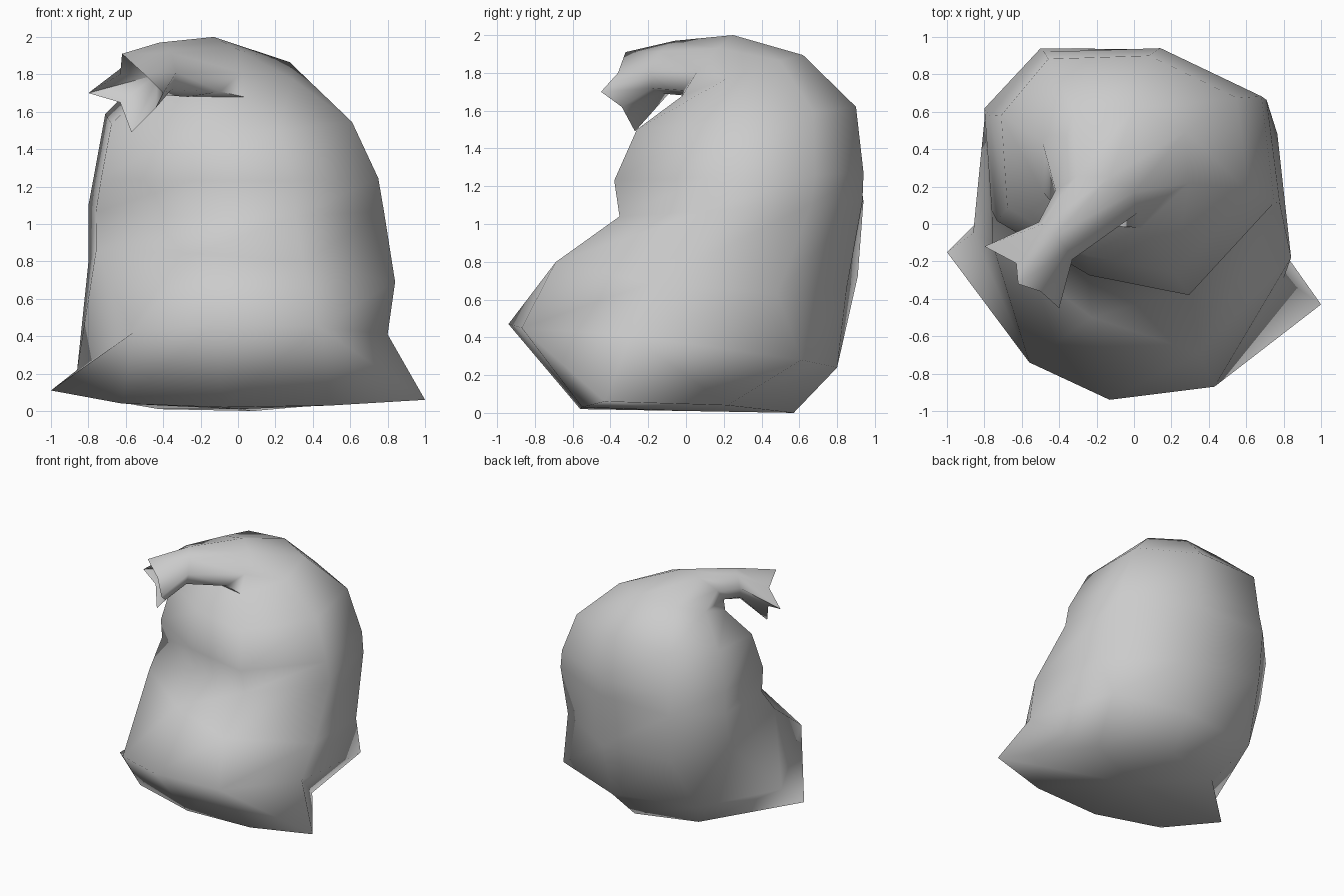
import bpy, bmesh
from mathutils import Vector as V
from math import radians

if "Cube" in bpy.data.objects:
    bpy.data.objects.remove(bpy.data.objects["Cube"])

# eight-sided cross-sections (right, then anticlockwise): the body is slightly twisted
BODY = [(1, -.25), (.91, .61), (.2, 1), (-.62, .97), (-1, .45), (-.95, -.4), (-.3, -.84), (.4, -1)]
ROUND = [(1, 0), (.7, .7), (0, 1), (-.7, .7), (-1, 0), (-.7, -.7), (0, -1), (.7, -.7)]


def ring(c, u, v, section=BODY):
    """Cross-section round c: u points right, v points back."""
    c, u, v = V(c), V(u), V(v)
    return [c + u * a + v * b for a, b in section]


# sack base with the two pointed corners
base = [(1, -.43, .06), (.54, .22, .04), (.08, .57, 0), (-.42, .43, .01),
        (-1, -.15, .11), (-.62, -.42, .04), (-.08, -.56, .02), (.5, -.55, .03)]
# bulging lower belly
belly = [(.8, -.29, .41), (.72, .61, .28), (.13, .8, .24), (-.58, .68, .27),
         (-.86, -.05, .22), (-.56, -.74, .42), (-.13, -.94, .47), (.43, -.87, .45)]
# ragged open mouth: tips and notches alternate
mouth = [(-.40, -.45, 1.70), (-.50, -.36, 1.80), (-.62, -.32, 1.91), (-.63, -.21, 1.80),
         (-.80, -.12, 1.70), (-.63, -.20, 1.65), (-.57, -.27, 1.49), (-.44, -.34, 1.62)]

loops = [
    base,
    belly,
    # body, leaning back at the waist
    ring((.02, .11, .75), (.82, -.10, -.08), (0, .76, -.08)),
    ring((-.01, .30, 1.08), (.79, -.03, 0), (0, .64, .04)),
    ring((-.01, .28, 1.25), (.76, 0, 0), (0, .66, .02)),
    ring((-.05, .32, 1.56), (.66, 0, 0), (0, .58, .06)),
    # shoulder
    ring((-.10, .30, 1.78), (.40, 0, .02), (.02, .32, .11)),
    # drooping neck
    ring((-.20, .12, 1.84), (.22, -.06, -.03), (.07, .13, .16), ROUND),
    ring((-.42, -.09, 1.83), (.09, -.10, -.02), (0, .03, .14), ROUND),
    mouth,
]

bm = bmesh.new()
rows = [[bm.verts.new(p) for p in loop] for loop in loops]
for n, (lo, hi) in enumerate(zip(rows, rows[1:])):
    for i in range(8):
        j = (i + 1) % 8
        a, b, c, d = lo[i], lo[j], hi[j], hi[i]
        if n == 0 and i in (0, 7):        # fold the right corner forward
            bm.faces.new((a, b, d)), bm.faces.new((b, c, d))
        elif n == 0 and i in (3, 4):      # fold the left corner forward
            bm.faces.new((a, b, c)), bm.faces.new((a, c, d))
        else:
            bm.faces.new((a, b, c, d))

# close the underside and the inside of the mouth with fans
for row, tip in ((rows[0], (0, 0, .01)), (rows[-1], (-.43, -.10, 1.80))):
    t = bm.verts.new(tip)
    for i in range(8):
        bm.faces.new((row[i], row[(i + 1) % 8], t))
bmesh.ops.recalc_face_normals(bm, faces=bm.faces)

mesh = bpy.data.meshes.new("sack")
bm.to_mesh(mesh)
bm.free()
sack = bpy.data.objects.new("sack", mesh)
bpy.context.collection.objects.link(sack)
bpy.context.view_layer.objects.active = sack
sack.select_set(True)
bpy.ops.object.shade_smooth_by_angle(angle=radians(85))
